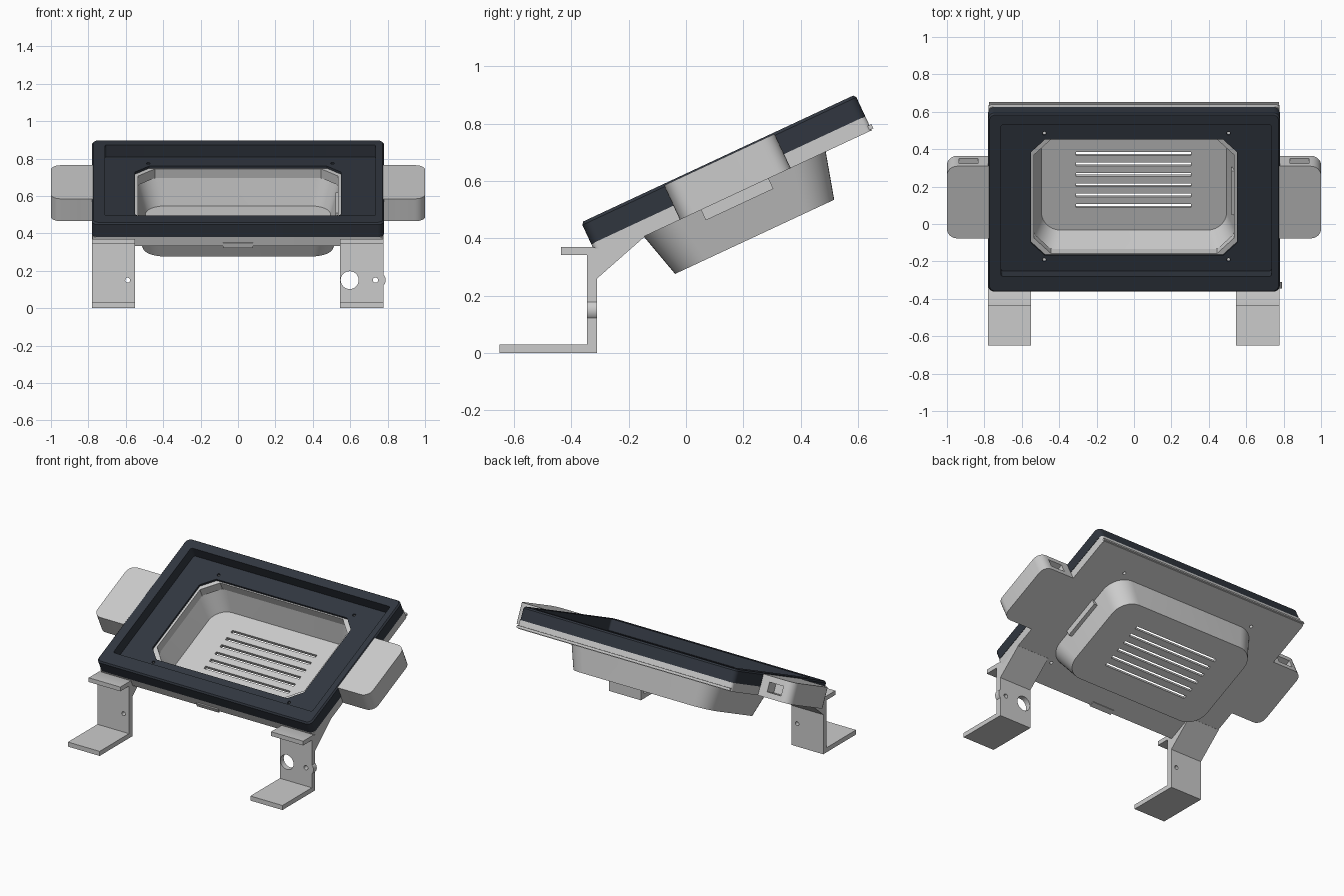
import bpy, bmesh, math
from mathutils import Matrix

if "Cube" in bpy.data.objects:
    bpy.data.objects.remove(bpy.data.objects["Cube"])

# tilted frame of the screen: x across, y up the slope, z out of the screen
TILT = Matrix.Translation((0, 0.17, 0.554)) @ Matrix.Rotation(math.radians(25), 4, 'X')
dark = bpy.data.materials.new("dark_plastic")
dark.diffuse_color = (0.03, 0.037, 0.05, 1)
dark.use_nodes = True
dark.node_tree.nodes["Principled BSDF"].inputs["Base Color"].default_value = dark.diffuse_color


def finish(name, bm, matrix=Matrix(), mat=None):
    bmesh.ops.recalc_face_normals(bm, faces=bm.faces)
    me = bpy.data.meshes.new(name)
    bm.to_mesh(me)
    bm.free()
    me.transform(matrix)
    ob = bpy.data.objects.new(name, me)
    bpy.context.collection.objects.link(ob)
    if mat:
        me.materials.append(mat)
    return ob


def rounded(hx, hy, r, seg, cx, cy):
    pts = []
    for q, (sx, sy) in enumerate(((1, 1), (-1, 1), (-1, -1), (1, -1))):
        for i in range(seg + 1):
            a = math.pi / 2 * (q + i / seg)
            pts.append((cx + sx * (hx - r) + r * math.cos(a), cy + sy * (hy - r) + r * math.sin(a)))
    return pts


def loft(name, rings, seg=6, c=(0, 0), mat=None):
    """Stack of rounded rectangles (half x, half y, radius, height) on the tilted frame."""
    bm = bmesh.new()
    loops = [[bm.verts.new((x, y, z)) for x, y in rounded(hx, hy, r, seg, *c)] for hx, hy, r, z in rings]
    for a, b in zip(loops, loops[1:]):
        for i in range(len(a)):
            j = (i + 1) % len(a)
            bm.faces.new((a[i], a[j], b[j], b[i]))
    bm.faces.new(loops[0])
    bm.faces.new(loops[-1])
    return finish(name, bm, TILT, mat)


def box(name, x, y, z, mat=None):
    bm = bmesh.new()
    bmesh.ops.create_cube(bm, size=1)
    m = Matrix.Translation([(a + b) / 2 for a, b in (x, y, z)]) @ Matrix.Diagonal([b - a for a, b in (x, y, z)] + [1])
    return finish(name, bm, TILT @ m, mat)


def cylinder(name, r, depth, matrix):
    bm = bmesh.new()
    bmesh.ops.create_cone(bm, cap_ends=True, segments=24, radius1=r, radius2=r, depth=depth)
    return finish(name, bm, matrix)


def extrude_x(name, profile, x0, x1):
    bm = bmesh.new()
    f = bm.faces.new([bm.verts.new((x0, y, z)) for y, z in profile])
    ext = bmesh.ops.extrude_face_region(bm, geom=[f])["geom"]
    bmesh.ops.translate(bm, vec=(x1 - x0, 0, 0), verts=[v for v in ext if isinstance(v, bmesh.types.BMVert)])
    return finish(name, bm)


def cut(obs, cutters):
    for ob in obs:
        for c in cutters:
            m = ob.modifiers.new("cut", 'BOOLEAN')
            m.operation, m.solver, m.object = 'DIFFERENCE', 'EXACT', c
        bpy.context.view_layer.update()
        me = bpy.data.meshes.new_from_object(ob.evaluated_get(bpy.context.evaluated_depsgraph_get()))
        ob.modifiers.clear()
        ob.data = me
    for c in cutters:
        bpy.data.objects.remove(c)


# dark screen frame with recess, and the grey back plate under it
frame = loft("screen_frame", [(0.78, 0.527, 0.035, 0.054), (0.78, 0.527, 0.035, 0.127),
                              (0.772, 0.519, 0.03, 0.137)], mat=dark)
plate = loft("back_plate", [(0.778, 0.527, 0.02, 0), (0.778, 0.527, 0.02, 0.054)])
cut([frame], [loft("recess", [(0.723, 0.447, 0.012, 0.067), (0.723, 0.447, 0.012, 0.2)], c=(0.012, 0.014)),
              loft("opening", [(0.55, 0.343, 0.075, 0.0), (0.55, 0.343, 0.075, 0.2)], seg=1)])
cut([plate], [loft("opening", [(0.535, 0.335, 0.09, -0.1), (0.535, 0.335, 0.09, 0.2)], seg=1)])
cut([frame, plate], [cylinder("screw_hole", 0.01, 0.6, TILT @ Matrix.Translation((x, y, 0)))
                     for x in (-0.48, 0.505) for y in (-0.368, 0.378)])

# electronics tub with vent slots
tub = loft("tub", [(0.55, 0.35, 0.13, 0), (0.51, 0.306, 0.12, -0.164)], seg=10)
cut([tub], [loft("cavity", [(0.537, 0.337, 0.12, 0.002), (0.495, 0.291, 0.105, -0.144)], seg=10)]
    + [box("vent", (-0.31, 0.305), (s - 0.01, s + 0.01), (-0.3, -0.1))
       for s in [-0.147 + 0.0612 * i for i in range(6)]])

# port block on the tub, front latch, rear lip
box("port_block", (0.52, 0.565), (-0.13, 0.13), (-0.04, 0.01))
box("front_latch", (-0.08, 0.08), (-0.534, -0.50), (-0.006, 0.022))
box("rear_lip", (-0.775, 0.775), (0.52, 0.535), (0.004, 0.02))

# side speaker boxes with a slot in the rear face
for side, label in ((-1, "left"), (1, "right")):
    ear = loft(label + "_side_box", [(0.117, 0.213, 0.055, 0.0), (0.117, 0.213, 0.055, 0.132)],
               c=(side * 0.883, 0.002))
    inner = box(label + "_side_box_root", sorted((side * 0.76, side * 0.84)), (-0.211, 0.215), (0.0, 0.132))
    cut([ear, inner], [box("slot", sorted((side * 0.835, side * 0.935)), (0.14, 0.3), (0.035, 0.095))])

# bracket legs
PROFILE = [(-0.65, 0), (-0.31, 0), (-0.31, 0.26), (-0.145, 0.405), (-0.16, 0.425), (-0.30, 0.36),
           (-0.325, 0.37), (-0.435, 0.37), (-0.435, 0.342), (-0.345, 0.342), (-0.345, 0.03), (-0.65, 0.03)]


def along_y(x):
    return Matrix.Translation((x, -0.3275, 0.15)) @ Matrix.Rotation(math.pi / 2, 4, 'X')


left_leg = extrude_x("left_leg", PROFILE, -0.78, -0.55)
right_leg = extrude_x("right_leg", PROFILE, 0.545, 0.778)
lug = cylinder("right_leg_lug", 0.04, 0.034, along_y(0.75))
cut([left_leg], [cylinder("hole", 0.013, 0.1, along_y(-0.59))])
cut([right_leg, lug], [cylinder("hole", 0.048, 0.1, along_y(0.597)), cylinder("hole", 0.014, 0.1, along_y(0.735))])

# smooth the rounded corners only
for ob in bpy.context.collection.objects:
    ob.select_set(True)
    bpy.context.view_layer.objects.active = ob
bpy.ops.object.shade_smooth_by_angle(angle=math.radians(25))
